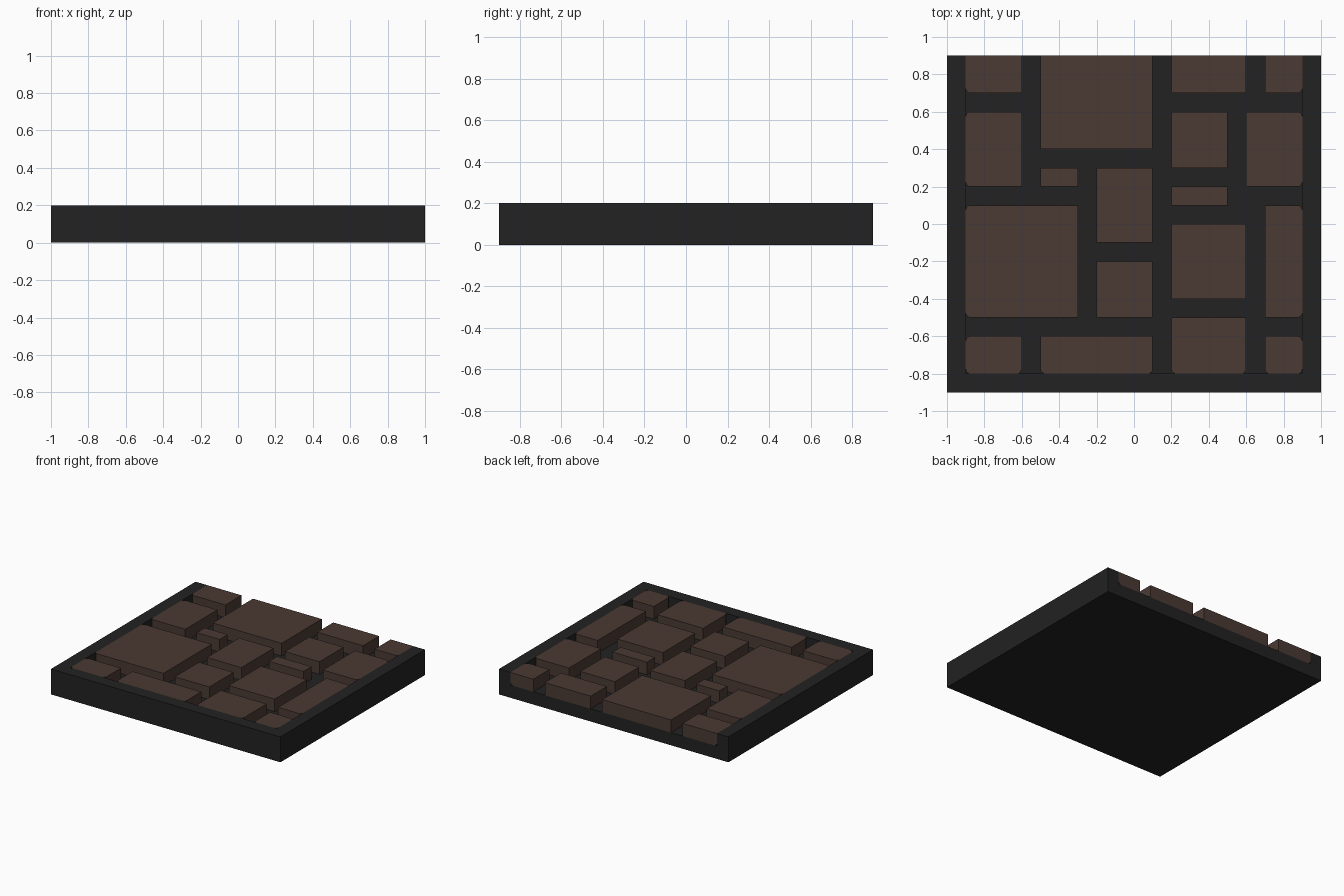
import bpy
import bmesh
from mathutils import Vector

if "Cube" in bpy.data.objects:
    bpy.data.objects.remove(bpy.data.objects["Cube"], do_unlink=True)

FLOOR, TOP = 0.1, 0.2
SIDE, FRONT, BACK = 0.9, -0.8, 0.9


def make_material(name, rgb):
    mat = bpy.data.materials.new(name)
    mat.use_nodes = True
    color = (*rgb, 1.0)
    mat.diffuse_color = color
    bsdf = next(n for n in mat.node_tree.nodes if n.type == "BSDF_PRINCIPLED")
    bsdf.inputs["Base Color"].default_value = color
    bsdf.inputs["Roughness"].default_value = 0.9
    return mat


def make_box(name, low, high, mat, round_edges=None):
    """Box between two corners, optionally rounding the edges picked by a rule."""
    low, high = Vector(low), Vector(high)
    bm = bmesh.new()
    bmesh.ops.create_cube(bm, size=1)
    for v in bm.verts:
        v.co = (low + high) / 2 + v.co * (high - low)
    if round_edges:
        edges = [e for e in bm.edges if round_edges(e)]
        if edges:
            bmesh.ops.bevel(bm, geom=edges, offset=0.025, segments=4,
                            profile=0.5, affect="EDGES", clamp_overlap=True)
    mesh = bpy.data.meshes.new(name)
    bm.to_mesh(mesh)
    bm.free()
    mesh.materials.append(mat)
    obj = bpy.data.objects.new(name, mesh)
    bpy.context.collection.objects.link(obj)
    return obj


def touches_frame(edge):
    """Edges resting against the frame, except those on the top or open back."""
    a, b = (v.co for v in edge.verts)

    def both(axis, value):
        return abs(a[axis] - value) < 1e-4 and abs(b[axis] - value) < 1e-4

    if both(2, TOP) or both(1, BACK):
        return False
    return both(0, -SIDE) or both(0, SIDE) or both(1, FRONT)


mortar = make_material("dark mortar", (0.016, 0.016, 0.016))
stone = make_material("brown stone", (0.069, 0.042, 0.033))

# Tray: solid slab with a recess that is open at the back
tray = make_box("tray", (-1, -0.9, 0), (1, 0.9, TOP), mortar)
recess = make_box("recess_cutter", (-SIDE, FRONT, FLOOR), (SIDE, 1.2, 0.5), mortar)
recess.hide_render = True
cut = tray.modifiers.new("recess", "BOOLEAN")
cut.operation = "DIFFERENCE"
cut.solver = "EXACT"
cut.object = recess
bpy.context.view_layer.update()
carved = bpy.data.meshes.new_from_object(
    tray.evaluated_get(bpy.context.evaluated_depsgraph_get()))
tray.modifiers.clear()
tray.data = carved
bpy.data.objects.remove(recess, do_unlink=True)

# Paving stones: x range and y range in tenths, back row first
stones = [
    (-9, -6, 7, 9), (-5, 1, 4, 9), (2, 6, 7, 9), (7, 9, 7, 9),
    (-9, -6, 2, 6), (2, 5, 3, 6), (6, 9, 2, 6),
    (-5, -3, 2, 3), (-2, 1, -1, 3), (2, 5, 1, 2),
    (-9, -3, -5, 1), (-2, 1, -5, -2), (2, 6, -4, 0), (7, 9, -5, 1),
    (-9, -6, -8, -6), (-5, 1, -8, -6), (2, 6, -8, -5), (7, 9, -8, -6),
]
for i, (x0, x1, y0, y1) in enumerate(stones, start=1):
    block = make_box(f"paving_stone_{i}", (x0 / 10, y0 / 10, FLOOR),
                     (x1 / 10, y1 / 10, TOP), stone, touches_frame)
    bpy.ops.object.select_all(action="DESELECT")
    block.select_set(True)
    bpy.context.view_layer.objects.active = block
    bpy.ops.object.shade_smooth_by_angle()
